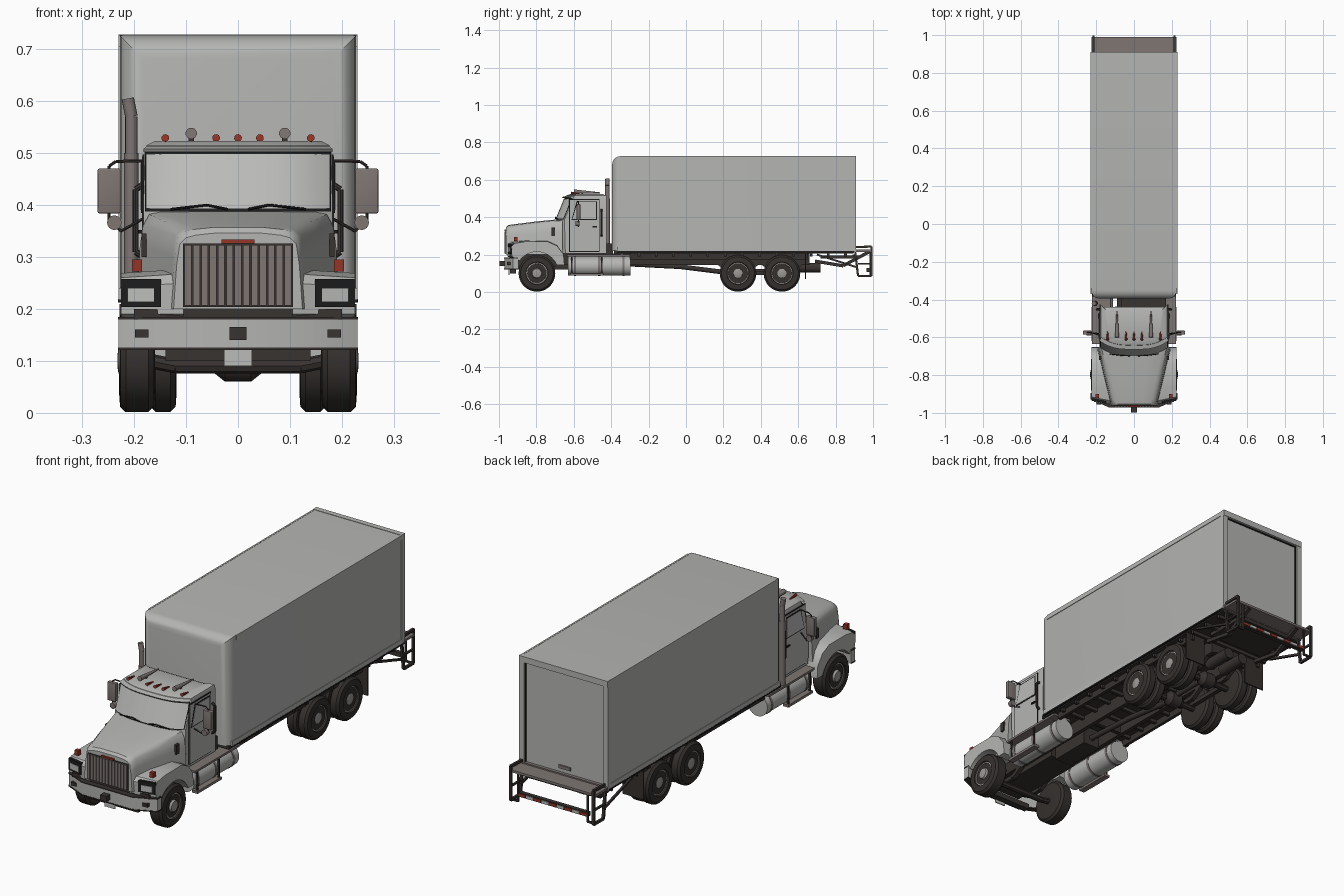
import bpy, bmesh, math
from mathutils import Vector, Matrix

if "Cube" in bpy.data.objects:
    bpy.data.objects.remove(bpy.data.objects["Cube"])

def mat(name, *c):
    m = bpy.data.materials.new(name)
    m.diffuse_color = (*c, 1)
    m.use_nodes = True
    m.node_tree.nodes["Principled BSDF"].inputs["Base Color"].default_value = m.diffuse_color
    return m

BODY = mat("body_grey", .46, .46, .45)
GLASS = mat("pale_window_grey", .50, .50, .49)
TRIM = mat("warm_grey_metal", .21, .18, .17)
RIM = mat("wheel_grey", .33, .32, .30)
TYRE = mat("tyre_black", .035, .03, .027)
FRAME = mat("frame_dark", .04, .033, .03)
BLACK = mat("seal_black", .012, .012, .012)
RED = mat("lamp_red", .30, .035, .02)

def finish(name, bm, m):
    bmesh.ops.recalc_face_normals(bm, faces=bm.faces)
    me = bpy.data.meshes.new(name)
    bm.to_mesh(me)
    bm.free()
    me.materials.append(m)
    o = bpy.data.objects.new(name, me)
    bpy.context.collection.objects.link(o)
    return o

def loft(name, rings, m, bevel=0, closed=True, caps=True):
    bm = bmesh.new()
    rs = [[bm.verts.new(p) for p in r] for r in rings]
    n = len(rs[0])
    for a, b in zip(rs, rs[1:]):
        for i in range(n if closed else n - 1):
            j = (i + 1) % n
            bm.faces.new((a[i], a[j], b[j], b[i]))
    if caps:
        bm.faces.new(rs[0])
        bm.faces.new(rs[-1])
    if bevel:
        bmesh.ops.recalc_face_normals(bm, faces=bm.faces)
        es = [e for e in bm.edges if e.calc_face_angle(0) > .6]
        bmesh.ops.bevel(bm, geom=es, offset=bevel, segments=3, profile=.5, affect='EDGES', clamp_overlap=True)
    return finish(name, bm, m)

def box(name, x, y, z, m, bevel=0):
    ring = lambda k: [(x[0], y[0], k), (x[1], y[0], k), (x[1], y[1], k), (x[0], y[1], k)]
    return loft(name, [ring(z[0]), ring(z[1])], m, bevel)

def prism(name, prof, x0, x1, m, bevel=0):
    return loft(name, [[(x, *p) for p in prof] for x in (x0, x1)], m, bevel)

def rod(name, pts, r, m, segs=8, r2=None):
    bm = bmesh.new()
    for a, b in zip(pts, pts[1:]):
        a, b = Vector(a), Vector(b)
        d = b - a
        M = Matrix.Translation((a + b) / 2) @ d.to_track_quat('Z', 'Y').to_matrix().to_4x4()
        M = M @ Matrix.Rotation(math.pi / 4, 4, 'Z')
        bmesh.ops.create_cone(bm, cap_ends=True, segments=segs, radius1=r, radius2=r if r2 is None else r2,
                              depth=d.length, matrix=M)
    return finish(name, bm, m)

def lathe(name, prof, y, z, m, n=36):
    # revolve (x, radius) points about the x direction
    return loft(name, [[(x, y + r * math.cos(k * math.tau / n), z + r * math.sin(k * math.tau / n))
                        for k in range(n)] for x, r in prof], m)

# Cargo box with rounded front edges and corner caps
bm = bmesh.new()
bmesh.ops.create_cube(bm, size=1, matrix=Matrix.Translation((0, .25, .473)) @ Matrix.Diagonal((.454, 1.29, .506, 1)))
es = [e for e in bm.edges if all(v.co.y < 0 for v in e.verts) and sum(v.co.z for v in e.verts) > .5]
bmesh.ops.bevel(bm, geom=es, offset=.045, segments=5, profile=.5, affect='EDGES')
cargo = finish("cargo_box", bm, BODY)
cargo.data.materials.append(TRIM)
for p in cargo.data.polygons:
    c = p.center
    if abs(c.x) > .183 and c.y < -.35 and c.z > .682:
        p.material_index = 1
for s in (-1, 1):
    box("box_top_rail", (s * .222, s * .23), (-.34, .9), (.705, .727), BODY)
    box("box_bottom_rail", (s * .222, s * .23), (-.37, .9), (.218, .24), BODY)
    box("rail_shadow_strip", (s * .222, s * .231), (-.37, .9), (.212, .219), BLACK)
    box("rear_door_post", (s * .205, s * .23), (.885, .908), (.215, .727), BODY)
    box("door_seal", (s * .2, s * .206), (.89, .899), (.225, .7), BLACK)
box("rear_door_header", (-.23, .23), (.885, .91), (.7, .728), BODY)
box("rear_door_sill", (-.23, .23), (.885, .91), (.212, .232), TRIM)
box("header_seal", (-.205, .205), (.89, .899), (.695, .701), BLACK)
box("door_latch", (-.03, .03), (.89, .902), (.25, .265), TRIM)

# Chassis and floor supports
box("cargo_floor", (-.222, .222), (-.385, .895), (.206, .221), FRAME)
for i in range(14):
    y = -.35 + i * .092
    box("floor_crossmember", (-.215, .215), (y, y + .014), (.19, .208), FRAME)
for s in (-1, 1):
    box("chassis_rail", (s * .07, s * .09), (-.93, .66), (.145, .207), FRAME)
    box("floor_side_beam", (s * .185, s * .2), (-.3, .65), (.175, .21), FRAME)
for y in (-.6, -.2, .1, .4, .64):
    box("chassis_crossmember", (-.08, .08), (y, y + .02), (.15, .2), FRAME)
box("engine_block", (-.07, .07), (-.9, -.5), (.12, .25), FRAME)
box("gearbox", (-.045, .045), (-.5, -.3), (.11, .2), FRAME)
rod("drive_shaft", [(0, -.32, .15), (0, -.03, .135), (0, .25, .1)], .013, FRAME, 12)
rod("rear_drive_shaft", [(0, .28, .11), (0, .5, .11)], .012, FRAME, 12)
for s in (-1, 1):
    rod("air_tank", [(s * .04, .58, .13), (s * .04, .72, .13)], .026, FRAME, 16)

# Axles, springs and wheels
def tyre(name, s, a, b, y):
    lathe(name, [(s * x, r) for x, r in ((a, .06), (a + .002, .088), (a + .012, .098), (b - .012, .098),
                                         (b - .002, .088), (b, .06), (b - .008, .057))], y, .1, TYRE)

for y in (-.797, .278, .513):
    rod("axle_beam", [(-.17, y, .1), (-.12, y, .09), (.12, y, .09), (.17, y, .1)], .014, FRAME, 8)
    if y > 0:
        lathe("differential", [(-.05, .015), (-.025, .035), (.025, .035), (.05, .015)], y, .095, FRAME, 20)
    for s in (-1, 1):
        rod("leaf_spring", [(s * .08, y - .1, .15), (s * .08, y - .04, .115), (s * .08, y + .04, .115),
                            (s * .08, y + .1, .15)], .014, FRAME, 4)
        if y < 0:
            tyre("front_tyre", s, .16, .228, y)
            lathe("front_rim", [(s * x, r) for x, r in ((.17, .058), (.222, .059), (.222, .052), (.208, .048),
                  (.213, .03), (.23, .024), (.232, .012))], y, .1, RIM)
            hx = .207
        else:
            tyre("inner_rear_tyre", s, .118, .171, y)
            tyre("outer_rear_tyre", s, .176, .229, y)
            lathe("rear_rim", [(s * x, r) for x, r in ((.125, .058), (.222, .059), (.222, .053), (.196, .047),
                  (.194, .028), (.222, .024), (.225, .014))], y, .1, RIM)
            hx = .194
        for k in range(10):
            a = k * math.tau / 10
            c = (y + .039 * math.cos(a), .1 + .039 * math.sin(a))
            rod("rim_hole", [(s * hx, *c), (s * (hx + .006), *c)], .005, BLACK, 8)
for s in (-1, 1):
    box("rear_mudflap", (s * .12, s * .228), (.635, .641), (.07, .21), TYRE)
    rod("tandem_beam", [(s * .1, .278, .1), (s * .1, .513, .1)], .014, FRAME, 4)

# Cab, lofted from horizontal outlines with a bowed windscreen
def front_curve(z, w, yf, d=0, wr=1):
    ts = [wr * (-1 + k / 7) for k in range(15)]
    return [((w + d) * t, yf - d + .045 * abs(t) ** 3, z) for t in ts]

def cab_ring(z, w, yf, yb=-.44):
    return front_curve(z, w, yf) + [(w, yb + .015, z), (w - .015, yb, z), (.015 - w, yb, z), (-w, yb + .015, z)]

loft("cab_shell", [cab_ring(.205, .182, -.69), cab_ring(.385, .182, -.695), cab_ring(.5, .18, -.648),
                   cab_ring(.515, .176, -.642), cab_ring(.523, .16, -.62, -.46)], BODY)
wy = lambda z: -.695 + (z - .385) * .047 / .115
for n, z0, z1, d, wr, m in (("windscreen_seal", .388, .503, .002, .98, BLACK), ("windscreen", .393, .498, .004, .955, GLASS)):
    loft(n, [front_curve(z, .181, wy(z), d, wr) for z in (z0, z1)], m, closed=False, caps=False)
loft("roof_visor", [front_curve(.502, .182, -.66), front_curve(.508, .182, -.664), front_curve(.516, .172, -.63)],
     BODY, closed=False, caps=False)
for s in (-1, 1):
    box("door_gap", (s * .18, s * .1835), (-.625, -.462), (.215, .497), BLACK)
    box("door_panel", (s * .18, s * .185), (-.621, -.466), (.219, .493), BODY)
    win = lambda e: [(-.612 + e, .385 + e), (-.475 - e, .385 + e), (-.475 - e, .485 - e), (-.585 + e, .485 - e)]
    prism("side_window_seal", win(0), s * .18, s * .1865, BLACK)
    prism("side_window", win(.005), s * .18, s * .188, GLASS)
    box("door_handle", (s * .18, s * .191), (-.5, -.475), (.345, .352), BLACK)
    rod("grab_handle", [(s * .182, -.452, .3), (s * .197, -.452, .31), (s * .197, -.452, .43), (s * .182, -.452, .44)], .006, FRAME)
    rod("wiper", [(s * .02, -.698, .392), (s * .06, -.697, .4), (s * .13, -.688, .392)], .0025, BLACK, 6)
    # Mirrors on tube arms
    rod("mirror_arm", [(s * .18, -.58, .485), (s * .235, -.575, .484), (s * .248, -.575, .475), (s * .248, -.575, .37),
                       (s * .225, -.575, .35), (s * .18, -.59, .375)], .003, FRAME, 6)
    box("mirror", (s * .226, s * .27), (-.585, -.565), (.384, .47), TRIM, .003)
    rod("round_mirror", [(s * .238, -.59, .366), (s * .238, -.57, .366)], .014, TRIM, 16)
    rod("roof_horn", [(s * .09, -.6, .538), (s * .09, -.46, .53)], .011, TRIM, 12, .003)
    box("horn_foot", (s * .085, s * .095), (-.56, -.55), (.515, .535), FRAME)
box("rear_window", (-.1, .1), (-.442, -.438), (.4, .48), GLASS)
for x in (-.14, -.042, 0, .042, .14):
    rod("roof_lamp", [(x, -.615, .529), (x, -.57, .524)], .0075, RED, 10, .003)

# Hood, fenders and grille
def hood_ring(y, w, zs, zt):
    h = [(w + .012, .2), (w + .006, zs - .04), (w, zs), (w - .012, zt - .006), (w - .03, zt - .001), (w * .4, zt + .003)]
    return [(x, y, z) for x, z in h] + [(-x, y, z) for x, z in reversed(h)]

loft("hood", [hood_ring(-.962, .112, .325, .343), hood_ring(-.952, .116, .338, .354), hood_ring(-.93, .12, .342, .358),
              hood_ring(-.8, .152, .352, .374), hood_ring(-.66, .183, .36, .388)], BODY)
arch = [(-.797 + .115 * math.cos(a), .1 + .115 * math.sin(a)) for a in [math.radians(22 + k * 12.2) for k in range(11)]]
prof = [(-.955, .19), (-.957, .25), (-.94, .268), (-.86, .277), (-.74, .277), (-.69, .255), (-.655, .2), (-.65, .143)] + arch
for s in (-1, 1):
    f = prism("fender", prof, s * .105, s * .225, BODY)
    for v in f.data.vertices:
        if abs(v.co.x) > .2:
            if v.co.y < -.9:
                v.co.y += .025
            if v.co.z > .24:
                v.co.z -= .008
    slope = lambda x, e: -.957 + (x - .105) * .025 / .12 - e
    for n, x0, x1, z0, z1, e, m in (("headlight_frame", .148, .224, .204, .258, .003, BLACK),
                                    ("headlight_lens", .162, .213, .213, .24, .006, GLASS)):
        loft(n, [[(s * x0, slope(x0, e), z), (s * x1, slope(x1, e), z), (s * x1, slope(x1, 0) + .01, z),
                  (s * x0, slope(x0, 0) + .01, z)] for z in (z0, z1)], m)
    box("turn_lamp", (s * .185, s * .204), (-.92, -.9), (.272, .295), RED)
    box("hood_latch", (s * .176, s * .186), (-.72, -.7), (.3, .345), FRAME)
    box("bumper_lamp", (s * .172, s * .198), (-.956, -.93), (.145, .16), FRAME)
box("grille_back", (-.106, .106), (-.965, -.95), (.204, .326), FRAME)
for i in range(13):
    x = -.096 + i * .016
    box("grille_bar", (x - .0065, x + .0065), (-.971, -.96), (.207, .323), TRIM)
box("hood_lamp_bar", (-.032, .032), (-.97, -.955), (.326, .334), RED)

# Bumper, plate and tow hook
bump = [(-.23, -.925), (-.13, -.97), (.13, -.97), (.23, -.925), (.23, -.895), (.215, -.895), (.12, -.945), (-.12, -.945),
        (-.215, -.895), (-.23, -.895)]
loft("front_bumper", [[(x, y, z) for x, y in bump] for z in (.123, .183)], BODY)
for z in (.123, .182):
    loft("bumper_edge", [[(x * 1.005, y - .002, k) for x, y in bump] for k in (z - .002, z + .003)], FRAME)
box("bumper_step", (-.2, .2), (-.945, -.9), (.18, .2), FRAME)
box("tow_hook", (-.016, .016), (-.998, -.965), (.14, .165), FRAME)
box("number_plate", (-.027, .027), (-.95, -.945), (.09, .122), GLASS)
box("front_crossmember", (-.14, .14), (-.94, -.91), (.1, .125), FRAME)

# Exhaust stack
rod("exhaust_stack", [(-.205, -.42, .2), (-.205, -.42, .5)], .014, TRIM, 16)
rod("exhaust_tip", [(-.205, -.42, .49), (-.205, -.42, .57), (-.212, -.42, .605)], .012, TRIM, 16)
box("behind_cab_unit", (-.07, .17), (-.445, -.39), (.2, .26), FRAME)

# Fuel tanks with straps and steps
for s in (-1, 1):
    rod("fuel_tank", [(s * .163, -.63, .138), (s * .163, -.297, .138)], .051, BODY, 28)
    for y in (-.6, -.47, -.34):
        rod("tank_strap", [(s * .163, y, .138), (s * .163, y + .012, .138)], .053, TRIM, 28)
    box("tank_step", (s * .125, s * .222), (-.635, -.3), (.19, .2), TRIM)
    box("lower_step", (s * .195, s * .224), (-.62, -.44), (.088, .1), TRIM)
    for y in (-.61, -.45):
        rod("step_hanger", [(s * .215, y, .094), (s * .215, y, .195)], .005, FRAME, 4)

# Tail lift with side frames
box("lift_platform", (-.225, .225), (.908, .99), (.215, .226), TRIM)
box("folded_ramp", (-.15, .15), (.72, .93), (.178, .196), FRAME)
for s in (-1, 1):
    x = s * .215
    rod("lift_side_frame", [(x, .905, .21), (x, .92, .085), (x, .992, .085), (x, .992, .243), (x, .91, .24)], .008, FRAME, 4)
    rod("lift_frame_rung", [(x, .92, .15), (x, .992, .15)], .006, FRAME, 4)
    rod("lift_inner_post", [(s * .18, .985, .085), (s * .18, .985, .22)], .006, FRAME, 4)
    rod("lift_foot", [(s * .18, .985, .087), (x, .985, .087)], .006, FRAME, 4)
    rod("lift_arm", [(s * .14, .69, .165), (s * .14, .84, .14), (s * .14, .98, .215)], .012, FRAME, 4)
    rod("lift_brace", [(x, .7, .2), (x, .92, .13)], .007, FRAME, 4)
    box("tail_lamp", (s * .1, s * .13), (.89, .912), (.185, .2), RED)
box("rear_guard_bar", (-.18, .18), (.965, .985), (.108, .128), FRAME)
for i in range(9):
    x = -.16 + i * .04
    box("guard_reflector", (x - .018, x + .018), (.984, .989), (.112, .124), RED if i % 2 == 0 else GLASS)

bpy.ops.object.select_all(action='SELECT')
bpy.context.view_layer.objects.active = cargo
bpy.ops.object.shade_smooth_by_angle(angle=math.radians(35))
